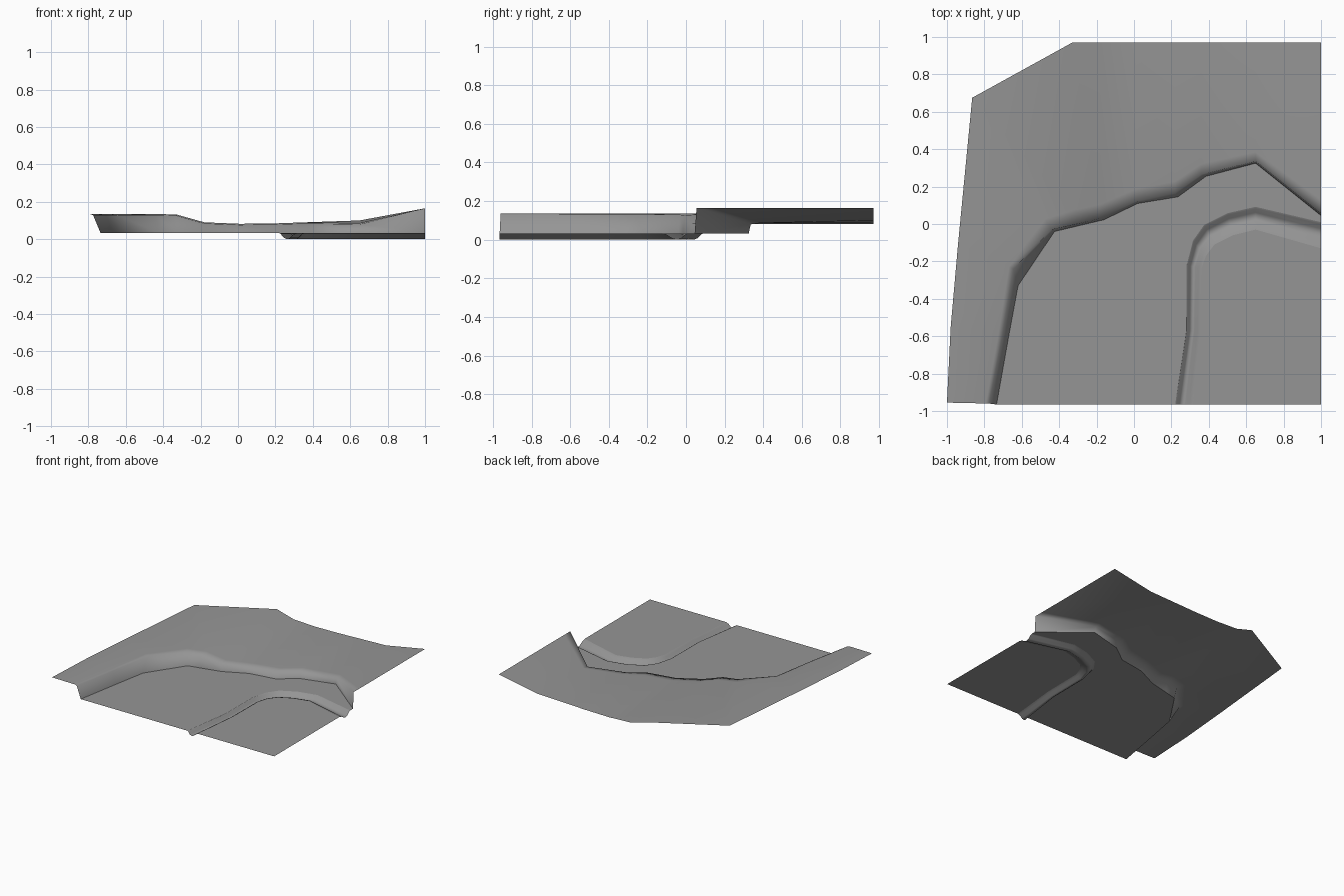
import bpy, bmesh, math
from mathutils import Vector

cube = bpy.data.objects.get("Cube")
if cube:
    bpy.data.objects.remove(cube, do_unlink=True)

FLOOR = 0.033

# One stone grey for the whole terrain
grey = bpy.data.materials.new("stone_grey")
grey.use_nodes = True
colour = (0.3, 0.3, 0.3, 1)
grey.diffuse_color = colour
grey.node_tree.nodes["Principled BSDF"].inputs["Base Color"].default_value = colour


def finish(name, bm, smooth):
    """Turn the sheet face up, store it and shade it."""
    bm.normal_update()
    if sum(f.normal.z * f.calc_area() for f in bm.faces) < 0:
        bmesh.ops.reverse_faces(bm, faces=bm.faces[:])
    mesh = bpy.data.meshes.new(name)
    bm.to_mesh(mesh)
    bm.free()
    mesh.materials.append(grey)
    obj = bpy.data.objects.new(name, mesh)
    bpy.context.collection.objects.link(obj)
    if smooth:
        bpy.ops.object.select_all(action="DESELECT")
        obj.select_set(True)
        bpy.context.view_layer.objects.active = obj
        bpy.ops.object.shade_smooth_by_angle(angle=math.radians(smooth))
    return obj


def loft(name, rows, smooth):
    """Bridge matching rows of points into a sheet."""
    bm = bmesh.new()
    grid = [[bm.verts.new(p) for p in row] for row in rows]
    for r0, r1 in zip(grid, grid[1:]):
        for i in range(len(r0) - 1):
            bm.faces.new((r0[i], r0[i + 1], r1[i + 1], r1[i]))
    return finish(name, bm, smooth)


def flat(name, points):
    """Fill a level outline."""
    bm = bmesh.new()
    bm.faces.new([bm.verts.new(p) for p in points])
    bmesh.ops.triangulate(bm, faces=bm.faces[:])
    return finish(name, bm, 0)


def level(points, z):
    return [Vector((x, y, z)) for x, y in points]


def blend(row_a, row_b, t):
    return [a.lerp(b, t) for a, b in zip(row_a, row_b)]


# Plateau: outer border and cliff crest, matched point by point
heights = [.135, .135, .135, .135, .132, .09, .082, .085, .09, .1, .165]
border_xy = [(-1, -.955), (-.98, -.55), (-.94, -.1), (-.865, .675), (-.33, .97),
             (-.18, .97), (.01, .97), (.22, .97), (.36, .97), (.65, .97), (1, .97)]
crest_xy = [(-.775, -.96), (-.705, -.6), (-.645, -.24), (-.44, -.03), (-.33, -.005),
            (-.18, .03), (.01, .12), (.22, .165), (.36, .265), (.65, .335), (1, .055)]
foot_xy = [(-.735, -.965), (-.67, -.6), (-.62, -.33), (-.425, -.04), (-.32, -.015),
           (-.16, .023), (.02, .11), (.235, .145), (.385, .255), (.65, .325), (1, .045)]

border = [Vector((x, y, z)) for (x, y), z in zip(border_xy, heights)]
crest = [Vector((x, y, z)) for (x, y), z in zip(crest_xy, heights)]
crest[-2].z = .085
foot = level(foot_xy, FLOOR)
shoulder = blend(crest, border, .08)
lip = [p - Vector((0, 0, .006)) for p in crest[:-1]] + [crest[-1]]
loft("plateau_and_cliff", [border, shoulder, lip, foot], 120)

# Stream channel: rounded trench between outer and inner banks
outer_bank = level([(.22, -.965), (.28, -.57), (.282, -.22), (.315, -.09), (.375, -.005),
                    (.5, .058), (.65, .092), (1, .01)], FLOOR)
inner_bank = level([(.315, -.965), (.355, -.57), (.36, -.24), (.385, -.17), (.43, -.11),
                    (.53, -.06), (.65, -.03), (1, -.13)], FLOOR)
section = [(0, 0), (.08, .004), (.25, .025), (.42, .033), (.58, .027), (.8, .008), (1, 0)]
channel = []
for t, depth in section:
    drop = Vector((0, 0, depth))
    channel.append([p - drop for p in blend(outer_bank, inner_bank, t)])
loft("stream_channel", channel, 60)

# Level ground on both sides of the channel
flat("lower_ground", foot + outer_bank[::-1])
flat("inner_ground", inner_bank + level([(1, -.965)], FLOOR))
